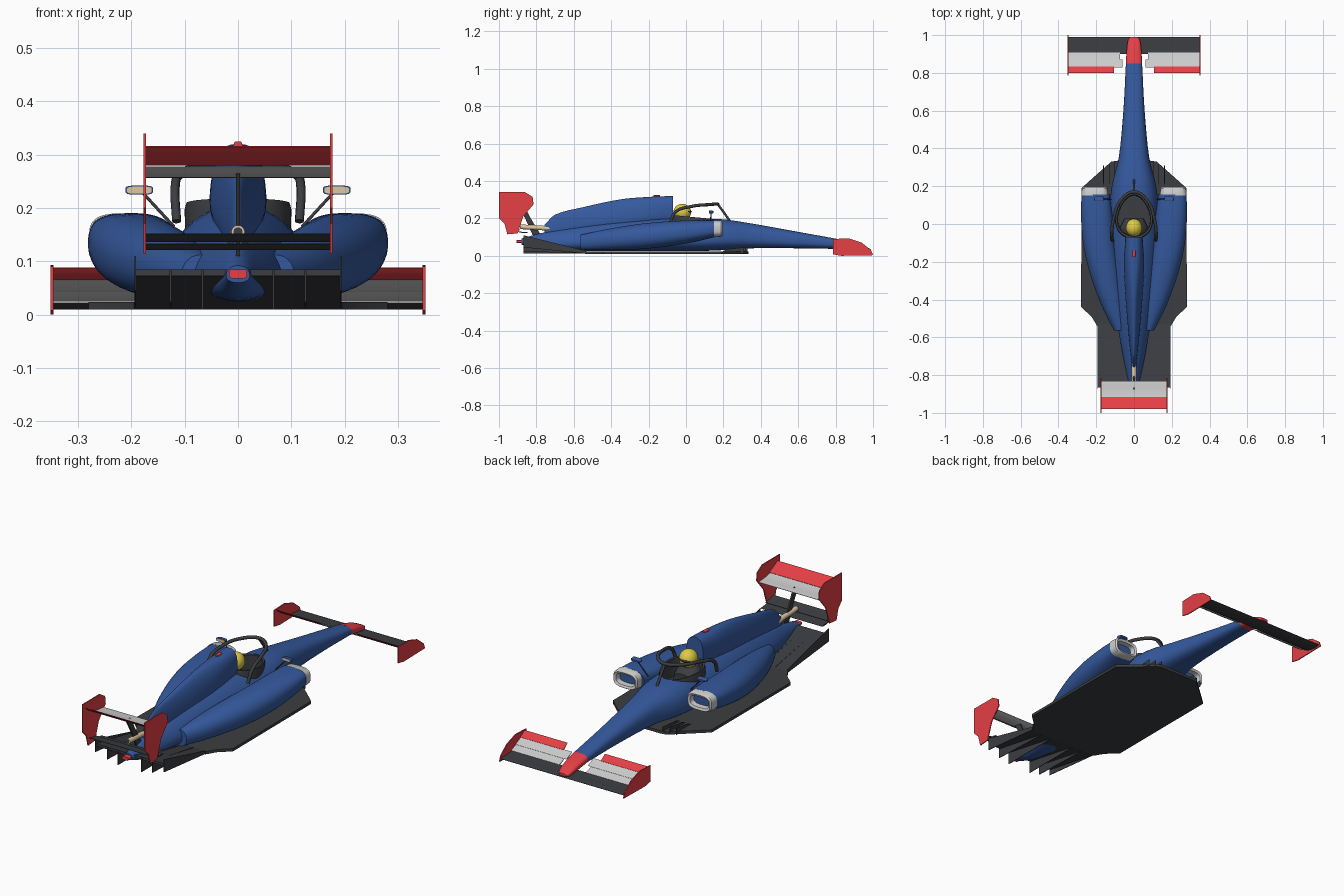
import bpy, bmesh, math
from mathutils import Vector

if "Cube" in bpy.data.objects:
    bpy.data.objects.remove(bpy.data.objects["Cube"])


def mat(name, c):
    m = bpy.data.materials.new(name)
    m.diffuse_color = (*c, 1)
    m.use_nodes = True
    m.node_tree.nodes["Principled BSDF"].inputs["Base Color"].default_value = m.diffuse_color
    return m


BLUE = mat("blue", (0.035, 0.1, 0.34))
RED = mat("red", (0.78, 0.05, 0.06))
WHITE = mat("white", (0.8, 0.8, 0.8))
DARK = mat("dark", (0.045, 0.047, 0.052))
TAN = mat("tan", (0.72, 0.57, 0.36))
YELLOW = mat("yellow", (0.75, 0.6, 0.06))


def finish(name, bm, m, angle=35):
    bmesh.ops.recalc_face_normals(bm, faces=bm.faces)
    me = bpy.data.meshes.new(name)
    bm.to_mesh(me)
    bm.free()
    me.materials.append(m)
    me.shade_smooth()
    me.set_sharp_from_angle(angle=math.radians(angle))
    ob = bpy.data.objects.new(name, me)
    bpy.context.collection.objects.link(ob)
    return ob


def skin(name, rings, m, angle=35):
    """Bridge closed rings of points, cap both ends."""
    bm = bmesh.new()
    vs = [[bm.verts.new(p) for p in r] for r in rings]
    n = len(vs[0])
    for a, b in zip(vs, vs[1:]):
        for i in range(n):
            bm.faces.new((a[i], a[(i + 1) % n], b[(i + 1) % n], b[i]))
    bm.faces.new(vs[0])
    bm.faces.new(vs[-1])
    return finish(name, bm, m, angle)


def loft(name, secs, m, smooth=4, seg=40):
    """Sections (y, xc, half width, z0, z1, exponent, top taper) along y."""
    dense = []
    for i in range(len(secs) - 1):
        p = [secs[max(0, min(len(secs) - 1, i + d))] for d in (-1, 0, 1, 2)]
        for s in range(smooth):
            t = s / smooth
            h = (2*t**3 - 3*t**2 + 1, t**3 - 2*t**2 + t, 3*t**2 - 2*t**3, t**3 - t**2)
            y = [q[0] for q in p]
            L = y[2] - y[1]
            row = []
            for k in range(7):
                d1 = L * (p[2][k] - p[0][k]) / ((y[2] - y[0]) or 1)
                d2 = L * (p[3][k] - p[1][k]) / ((y[3] - y[1]) or 1)
                row.append(h[0]*p[1][k] + h[1]*d1 + h[2]*p[2][k] + h[3]*d2)
            dense.append(row if smooth > 1 else secs[i])
    dense.append(secs[-1])
    rings = []
    for y, xc, w, z0, z1, n, k in dense:
        r = []
        for i in range(seg):
            a = 2 * math.pi * (i + 0.5) / seg
            c, s = math.cos(a), math.sin(a)
            sx = math.copysign(abs(c) ** (2 / n), c)
            sz = math.copysign(abs(s) ** (2 / n), s)
            r.append((xc + w * sx * (1 - k * sz), y, (z0 + z1) / 2 + (z1 - z0) / 2 * sz))
        rings.append(r)
    return skin(name, rings, m)


def plate_x(name, yz, x0, x1, m):
    """Profile in the y-z plane extruded across x."""
    return skin(name, [[(x, y, z) for y, z in yz] for x in (x0, x1)], m, 25)


def wing(name, x0, x1, lead, trail, thick, sag, m):
    """Cambered aerofoil between leading and trailing (y, z) points."""
    a, b = Vector(lead), Vector(trail)
    up, lo = [], []
    for i in range(9):
        t = i / 8
        c = a.lerp(b, t) - Vector((0, sag * 4 * t * (1 - t)))
        h = thick * (math.sqrt(t) * (1 - t) * 1.3 + 0.12)
        up.append(c + Vector((0, h)))
        lo.append(c - Vector((0, h)))
    return plate_x(name, up + lo[::-1], x0, x1, m)


def tube(name, pts, r, m, spline="POLY"):
    cu = bpy.data.curves.new(name, "CURVE")
    cu.dimensions, cu.bevel_depth, cu.bevel_resolution = "3D", r, 3
    cu.use_fill_caps = True
    sp = cu.splines.new(spline)
    if spline == "POLY":
        sp.points.add(len(pts) - 1)
        for p, q in zip(sp.points, pts):
            p.co = (*q, 1)
    else:
        sp.bezier_points.add(len(pts) - 1)
        for p, q in zip(sp.bezier_points, pts):
            p.co = q
            p.handle_left_type = p.handle_right_type = "AUTO"
    cu.materials.append(m)
    ob = bpy.data.objects.new(name, cu)
    bpy.context.collection.objects.link(ob)
    return ob


def ball(name, loc, size, m):
    bm = bmesh.new()
    bmesh.ops.create_uvsphere(bm, u_segments=32, v_segments=16, radius=1)
    for v in bm.verts:
        v.co = Vector(loc) + Vector([a * b for a, b in zip(v.co, size)])
    return finish(name, bm, m)


# Main body and nose tip
body = loft("main_body", [
    (0.85, 0, .043, .036, .083, 2.6, 0), (0.6, 0, .056, .04, .128, 2.6, .05),
    (0.35, 0, .08, .04, .173, 2.6, .1), (0.2, 0, .115, .03, .195, 2.5, .15),
    (0.05, 0, .125, .025, .2, 2.5, .2), (-0.15, 0, .122, .025, .205, 2.2, .3),
    (-0.4, 0, .1, .025, .185, 2.2, .35), (-0.6, 0, .072, .025, .155, 2.1, .35),
    (-0.78, 0, .04, .03, .12, 2.1, .3), (-0.88, 0, .022, .06, .092, 2.2, .1)], BLUE)
loft("nose_tip", [(0.85, 0, .0435, .0355, .0835, 2.6, 0), (0.93, 0, .038, .022, .062, 2.6, 0),
                  (0.975, 0, .031, .015, .042, 2.6, 0), (0.99, 0, .02, .02, .033, 2.4, 0)], RED)


# Cockpit: cut the opening, then line it with a raised collar
def egg(s, z_front, z_back):
    r = []
    for i in range(40):
        a = 2 * math.pi * i / 40
        y = 0.045 + 0.125 * s * math.sin(a)
        x = 0.098 * s * math.cos(a) * (1 - 0.22 * math.sin(a))
        r.append((x, y, z_back + (z_front - z_back) * (math.sin(a) + 1) / 2))
    return r


cutter = skin("cockpit_cutter", [egg(.93, .1, .1), egg(.93, .4, .4)], DARK)
mod = body.modifiers.new("cockpit", "BOOLEAN")
mod.operation, mod.object, mod.solver = "DIFFERENCE", cutter, "EXACT"
dg = bpy.context.evaluated_depsgraph_get()
cut = bpy.data.meshes.new_from_object(body.evaluated_get(dg))
body.modifiers.clear()
body.data = cut
cut.set_sharp_from_angle(angle=math.radians(35))
bpy.data.objects.remove(cutter)
skin("cockpit_collar", [egg(.98, .12, .12), egg(1, .185, .205), egg(.97, .195, .218),
                        egg(.88, .193, .216), egg(.85, .12, .12)], DARK)

# Driver
ball("helmet", (0, -.02, .233), (.043, .047, .045), YELLOW)
ball("visor", (0, -.008, .236), (.037, .039, .011), DARK)
loft("driver_shoulders", [(.03, 0, .05, .11, .17, 2, 0), (-.02, 0, .07, .11, .2, 2, .3),
                          (-.06, 0, .06, .11, .2, 2, .3)], DARK)

# Halo
arc = [(.115, -.085, .175), (.118, -.055, .235), (.107, .03, .264), (.07, .125, .274)]
tube("halo_hoop", arc + [(0, .17, .277)] + [(-x, y, z) for x, y, z in arc[::-1]], .0085, DARK, "BEZIER")
tube("halo_strut", [(0, .17, .275), (0, .2, .235), (0, .235, .185)], .0065, DARK, "BEZIER")

# Airbox, engine cover and roll-hoop camera
loft("engine_cover", [
    (-.07, 0, .046, .17, .32, 2.6, 0), (-.2, 0, .052, .16, .315, 2.5, .15),
    (-.35, 0, .045, .14, .302, 2.3, .3), (-.55, 0, .03, .12, .26, 2.2, .3),
    (-.7, 0, .016, .1, .22, 2.2, .3), (-.757, 0, .009, .09, .165, 2.2, .2)], BLUE)
loft("roof_camera", [(-.14, 0, .008, .31, .325, 3, 0), (-.175, 0, .008, .31, .325, 3, 0)], RED, 1)

for s, side in ((1, "right"), (-1, "left")):
    # Sidepods and inlets
    loft(side + "_sidepod", [(y, s * x, w, a, b, n, 0) for y, x, w, a, b, n in (
        (.155, .203, .075, .1, .19, 2.8), (.05, .198, .083, .075, .19, 2.5),
        (-.1, .185, .085, .05, .184, 2.3), (-.25, .157, .08, .035, .17, 2.2),
        (-.42, .115, .062, .03, .143, 2.2), (-.565, .07, .036, .03, .112, 2.2))], BLUE)
    X = s * .208
    loft(side + "_inlet_ring", [
        (.15, X, .071, .1, .19, 3.2, 0), (.188, X, .068, .102, .188, 3.2, 0),
        (.195, X, .062, .107, .183, 3.2, 0), (.19, X, .052, .118, .172, 3.2, 0),
        (.162, X, .048, .121, .169, 3.2, 0)], WHITE, 1)
    loft(side + "_inlet_duct", [(.16, X, .047, .122, .168, 3.2, 0),
                                (.166, X, .047, .122, .168, 3.2, 0)], BLUE, 1)
    # Mirrors
    M = s * .185
    loft(side + "_mirror", [(.124, M, .026, .225, .242, 4, 0), (.14, M, .025, .226, .241, 4, 0),
                            (.148, M, .019, .229, .238, 4, 0)], BLUE, 1)
    loft(side + "_mirror_glass", [(.122, M, .023, .227, .24, 4, 0),
                                  (.125, M, .023, .227, .24, 4, 0)], TAN, 1)
    tube(side + "_mirror_stalk", [(s * .12, .13, .165), (s * .178, .134, .228)], .003, DARK)
    # Front wing flaps and endplate
    wing(side + "_front_flap_lower", s * .075, s * .348, (.908, .026), (.867, .043), .004, .002, WHITE)
    wing(side + "_front_flap_middle", s * .06, s * .348, (.872, .043), (.829, .065), .004, .002, WHITE)
    wing(side + "_front_flap_top", s * .105, s * .348, (.834, .065), (.8, .088), .004, .002, RED)
    plate_x(side + "_front_endplate", [(1, 0.003), (.99, .03), (.94, .07), (.87, .093), (.785, .09),
                                       (.785, .008), (.83, 0)], s * .346, s * .351, RED)
    # Rear wing endplate
    plate_x(side + "_rear_endplate", [(-1, .34), (-.86, .34), (-.82, .315), (-.815, .275), (-.87, .21),
                                      (-.9, .12), (-.955, .115), (-.97, .17), (-1, .2)],
            s * .172, s * .177, RED)
    # Diffuser fences and front floor strakes
    for i, x in enumerate((.065, .125, .191)):
        top = .11 if i == 2 else .085
        plate_x(f"{side}_diffuser_fence_{i}", [(-.54, .012), (-.87, .045 if i == 2 else .012 + .012 * i),
                                              (-.87, top), (-.54, .028)], s * x, s * (x + .003), DARK)
    for i, x in enumerate((.1, .13, .16)):
        plate_x(f"{side}_floor_strake_{i}", [(.33 - .01 * i, .012), (.33 - .01 * i, .045), (.22, .035),
                                             (.18, .015)], s * x, s * (x + .003), DARK)

# Front and rear wing elements
wing("front_wing_main", -.348, .348, (.99, .014), (.9, .022), .007, .003, DARK)
wing("rear_wing_main", -.173, .173, (-.83, .262), (-.925, .277), .008, .006, WHITE)
wing("rear_wing_flap", -.173, .173, (-.915, .28), (-.98, .315), .006, .004, RED)
wing("beam_wing_lower", -.173, .173, (-.845, .124), (-.91, .133), .005, .003, DARK)
wing("beam_wing_upper", -.173, .173, (-.885, .138), (-.95, .152), .005, .003, DARK)
plate_x("rear_wing_pylon", [(-.775, .11), (-.82, .11), (-.86, .2), (-.9, .268), (-.865, .268),
                            (-.83, .2)], -.004, .004, DARK)
tube("exhaust_pipe", [(0, -.7, .142), (0, -.78, .15), (0, -.885, .155)], .013, TAN)
tube("exhaust_bore", [(0, -.88, .155), (0, -.887, .155)], .009, DARK)
loft("rain_light", [(-.875, 0, .017, .068, .085, 5, 0), (-.905, 0, .017, .068, .085, 5, 0)], RED, 1)

# Floor and diffuser
half = [(.085, .335), (.12, .33), (.2, .26), (.278, .19), (.28, -.44), (.225, -.49), (.195, -.54)]
outline = half + [(-x, y) for x, y in half[::-1]]
skin("floor", [[(x, y, z) for x, y in outline] for z in (.01, .024)], DARK, 25)
plate_x("diffuser", [(-.53, .01), (-.865, .073), (-.865, .085), (-.53, .024)], -.192, .192, DARK)
